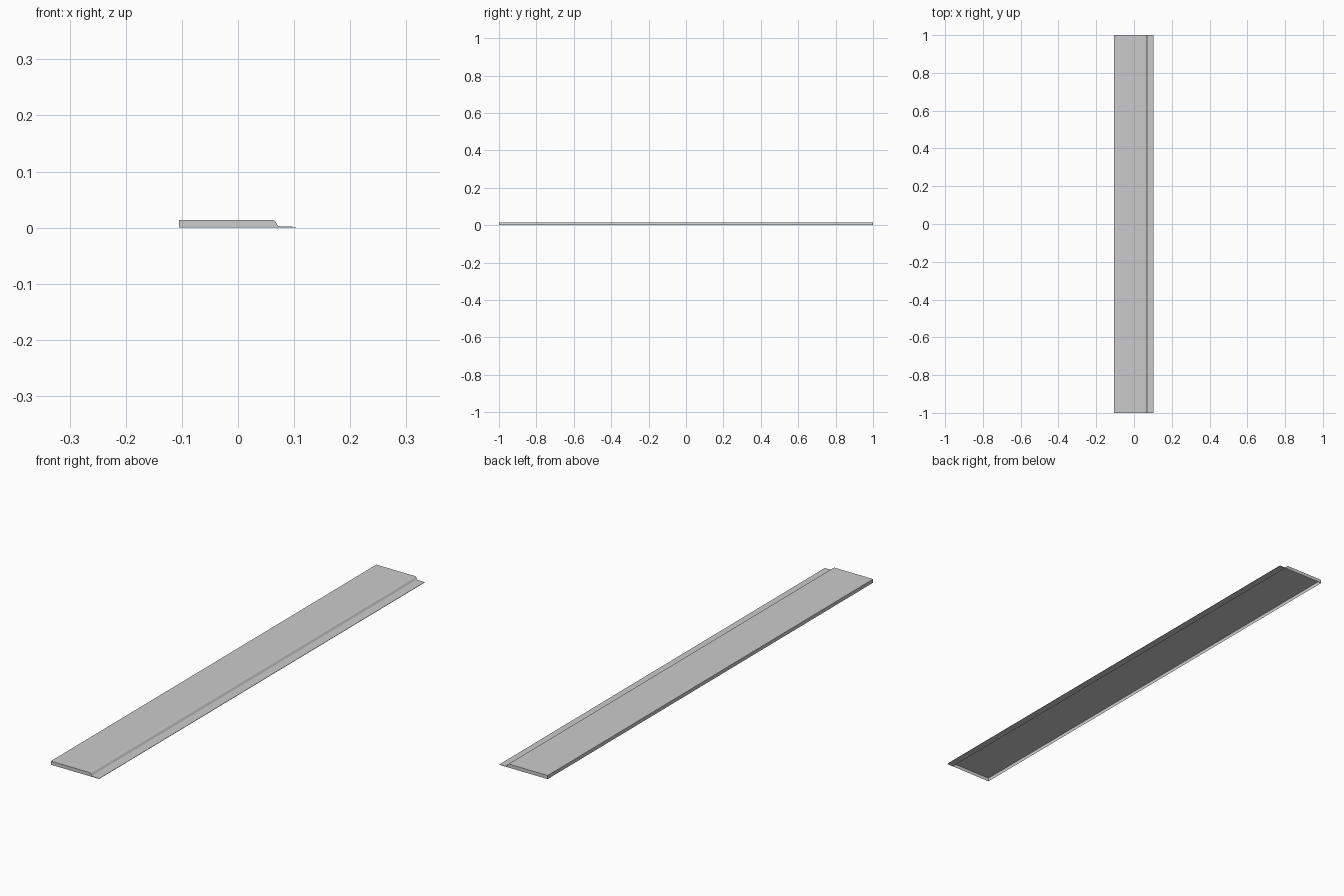
import bpy, bmesh

if "Cube" in bpy.data.objects:
    bpy.data.objects.remove(bpy.data.objects["Cube"])

SEGMENTS = 12


def extrude_strip(name, profile, cap_base=True):
    """Sweep an x/z profile along y in equal panels, open underneath, capped at both ends."""
    bm = bmesh.new()
    rows = []
    for k in range(SEGMENTS + 1):
        y = -1 + 2 * k / SEGMENTS
        rows.append([bm.verts.new((x, y, z)) for x, z in profile])
    for a, b in zip(rows, rows[1:]):
        for i in range(len(profile) - 1):
            bm.faces.new((a[i], b[i], b[i + 1], a[i + 1]))
    # end caps reach down to the ground
    for row, flip in ((rows[0], False), (rows[-1], True)):
        loop = list(row)
        for end in (row[-1], row[0]):
            if end.co.z > 0:
                loop.append(bm.verts.new((end.co.x, end.co.y, 0)))
        bm.faces.new(loop[::-1] if flip else loop)
    mesh = bpy.data.meshes.new(name)
    bm.to_mesh(mesh)
    bm.free()
    obj = bpy.data.objects.new(name, mesh)
    bpy.context.collection.objects.link(obj)
    bpy.context.view_layer.objects.active = obj
    bpy.ops.object.select_all(action='DESELECT')
    obj.select_set(True)
    bpy.ops.object.shade_smooth_by_angle(angle=0.7)
    return obj


# Paved walkway with its back wall
extrude_strip("walkway", [(-0.105, 0), (-0.105, 0.014), (0.055, 0.014)])

# Rounded kerb stone, flaring out at its foot
extrude_strip("kerb", [(0.055, 0.014), (0.061, 0.0138), (0.065, 0.0125),
                       (0.0675, 0.010), (0.070, 0.005), (0.072, 0.003),
                       (0.075, 0.002)])

# Thin gutter strip
extrude_strip("gutter", [(0.075, 0.002), (0.103, 0.0015), (0.103, 0)])
